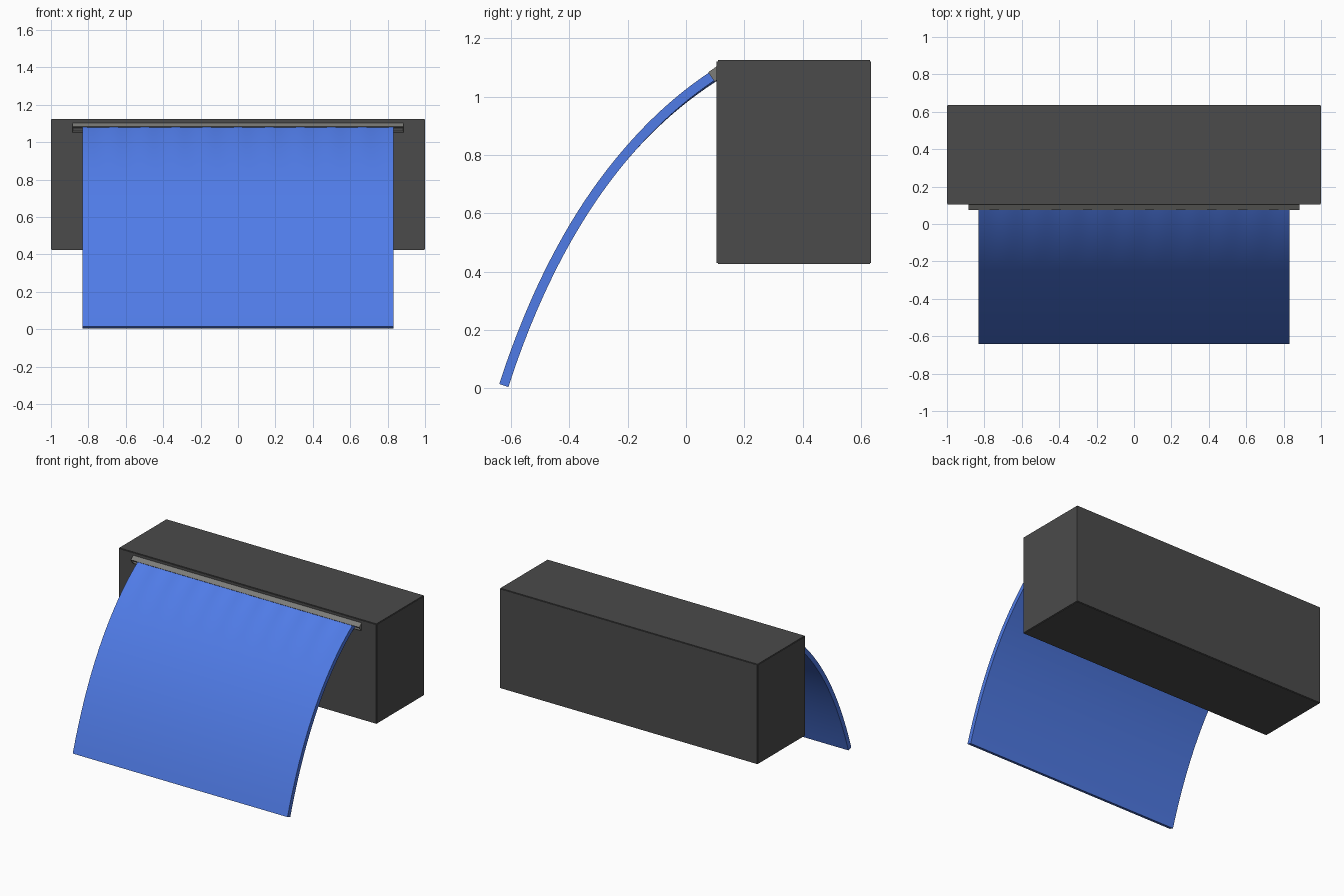
import bpy, bmesh, math
from mathutils import Vector, Matrix

if "Cube" in bpy.data.objects:
    bpy.data.objects.remove(bpy.data.objects["Cube"])


def material(name, rgb):
    m = bpy.data.materials.new(name)
    m.diffuse_color = (*rgb, 1)
    m.use_nodes = True
    m.node_tree.nodes["Principled BSDF"].inputs["Base Color"].default_value = m.diffuse_color
    return m


charcoal = material("charcoal", (0.07, 0.07, 0.07))
grey = material("metal grey", (0.2, 0.2, 0.19))
blue = material("water blue", (0.08, 0.2, 0.8))


def add(name, bm, mat):
    bmesh.ops.recalc_face_normals(bm, faces=bm.faces)
    me = bpy.data.meshes.new(name)
    bm.to_mesh(me)
    bm.free()
    ob = bpy.data.objects.new(name, me)
    bpy.context.collection.objects.link(ob)
    me.materials.append(mat)
    return ob


def box(size, matrix):
    bm = bmesh.new()
    bmesh.ops.create_cube(bm, size=1, matrix=matrix @ Matrix.Diagonal((*size, 1)))
    return bm


# Housing block with a tiny edge bevel
bm = box((2, 0.53, 0.70), Matrix.Translation((0, 0.37, 0.775)))
bmesh.ops.bevel(bm, geom=bm.edges[:], offset=0.004, segments=2, affect='EDGES')
add("housing", bm, charcoal)

# Tilted outlet lip with a recessed slot in its front
tilt = Matrix.Translation((0, 0.087, 1.067)) @ Matrix.Rotation(math.radians(35), 4, 'X')
bm = box((1.77, 0.06, 0.039), tilt @ Matrix.Translation((0, 0.03, 0)))
bm.normal_update()
front = min(bm.faces, key=lambda f: f.normal.y)
bmesh.ops.inset_region(bm, faces=[front], thickness=0.005)
bmesh.ops.inset_region(bm, faces=[front], thickness=0.0001, depth=-0.02)
add("outlet_lip", bm, grey)

# Falling water sheet: a curved path given thickness, with faint ripples near the slot
P0, P1, P2 = Vector((0.10, 1.073)), Vector((-0.38, 0.763)), Vector((-0.625, 0.009))
ROWS, COLS, HALF, W = 40, 80, 0.0165, 0.832
bm = bmesh.new()
grids = []
for side in (1, -1):
    grid = []
    for i in range(ROWS + 1):
        t = i / ROWS
        p = P0 * (1 - t) ** 2 + P1 * 2 * t * (1 - t) + P2 * t * t
        d = ((P1 - P0) * (1 - t) + (P2 - P1) * t).normalized()
        n = Vector((d.y, -d.x))
        row = []
        for j in range(COLS + 1):
            x = -W + 2 * W * j / COLS
            ripple = 0.003 * math.cos(2 * math.pi * x / 0.166) * max(0, 1 - 3 * t)
            q = p + n * (side * HALF + ripple)
            row.append(bm.verts.new((x, q.x, q.y)))
        grid.append(row)
    for i in range(ROWS):
        for j in range(COLS):
            bm.faces.new((grid[i][j], grid[i][j + 1], grid[i + 1][j + 1], grid[i + 1][j]))
    grids.append(grid)
a, b = grids
for i in range(ROWS):
    for j in (0, COLS):
        bm.faces.new((a[i][j], a[i + 1][j], b[i + 1][j], b[i][j]))
for j in range(COLS):
    for i in (0, ROWS):
        bm.faces.new((a[i][j], a[i][j + 1], b[i][j + 1], b[i][j]))
water = add("water_sheet", bm, blue)
bpy.context.view_layer.objects.active = water
water.select_set(True)
bpy.ops.object.shade_smooth_by_angle(angle=math.radians(40))
